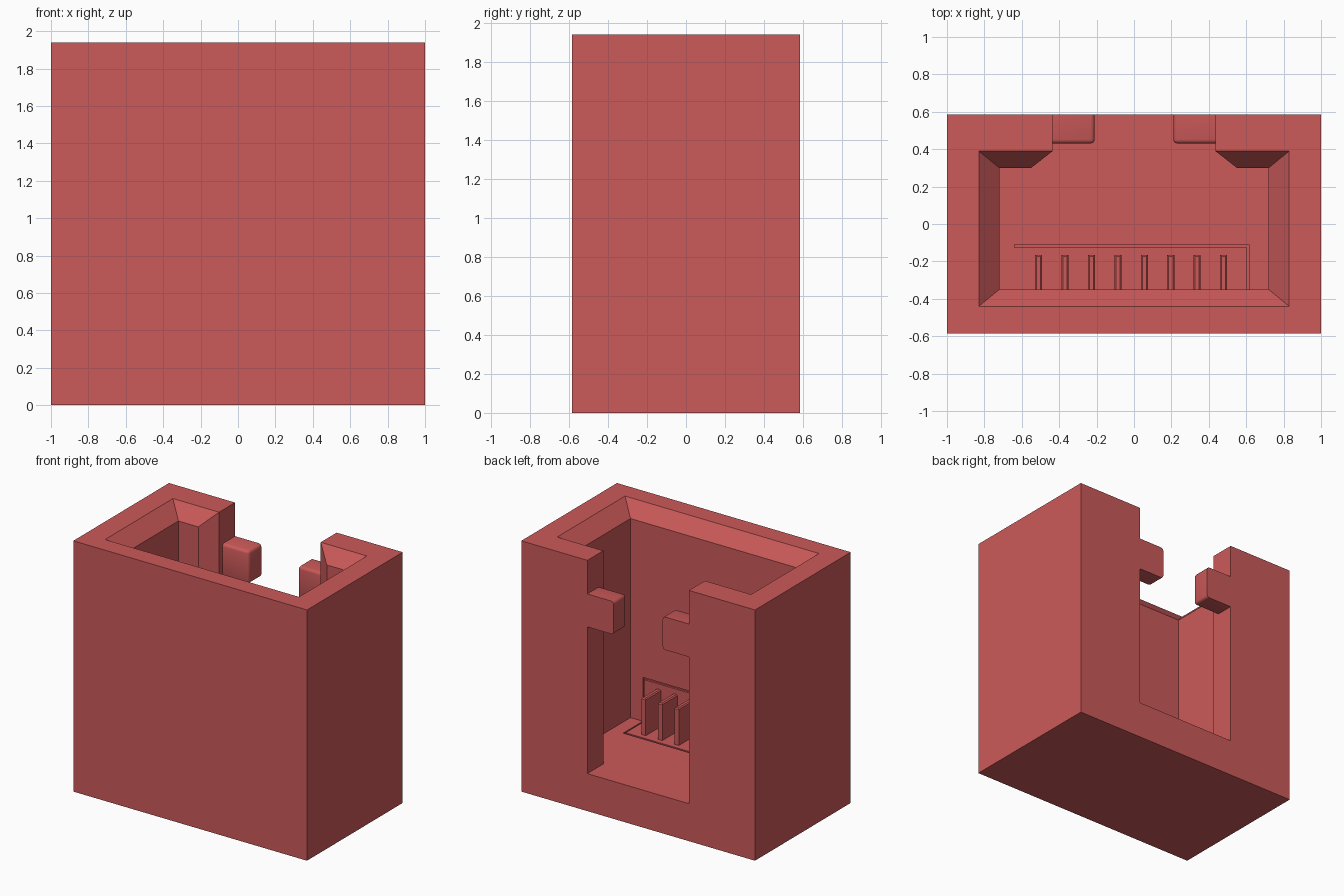
import bpy, bmesh

cube = bpy.data.objects.get("Cube")
if cube:
    bpy.data.objects.remove(cube, do_unlink=True)

# One flat colour for everything
red = bpy.data.materials.new("soft_red")
red.use_nodes = True
colour = (0.6, 0.1, 0.1, 1)
red.diffuse_color = colour
bsdf = next(n for n in red.node_tree.nodes if n.type == 'BSDF_PRINCIPLED')
bsdf.inputs["Base Color"].default_value = colour


def finish(name, bm):
    bmesh.ops.recalc_face_normals(bm, faces=bm.faces)
    me = bpy.data.meshes.new(name)
    bm.to_mesh(me)
    bm.free()
    me.materials.append(red)
    ob = bpy.data.objects.new(name, me)
    bpy.context.collection.objects.link(ob)
    return ob


def loft(rings):
    """Closed solid through rings with equal point counts."""
    bm = bmesh.new()
    vs = [[bm.verts.new(p) for p in ring] for ring in rings]
    n = len(vs[0])
    bm.faces.new(vs[0])
    bm.faces.new(vs[-1])
    for a, b in zip(vs, vs[1:]):
        for i in range(n):
            j = (i + 1) % n
            bm.faces.new((a[i], a[j], b[j], b[i]))
    return bm


def rect(x0, x1, y0, y1, z):
    return [(x0, y0, z), (x1, y0, z), (x1, y1, z), (x0, y1, z)]


def box(x0, x1, y0, y1, z0, z1):
    return loft([rect(x0, x1, y0, y1, z0), rect(x0, x1, y0, y1, z1)])


def cut(target, cutter):
    """Subtract the cutter, then discard it."""
    cutter.hide_render = True
    mod = target.modifiers.new("cut", 'BOOLEAN')
    mod.operation = 'DIFFERENCE'
    mod.solver = 'EXACT'
    mod.object = cutter
    bpy.ops.object.select_all(action='DESELECT')
    bpy.context.view_layer.objects.active = target
    target.select_set(True)
    bpy.ops.object.modifier_apply(modifier=mod.name)
    bpy.data.objects.remove(cutter, do_unlink=True)


TOP, FLOOR, BACK = 1.94, 0.29, 0.585

# Housing block
housing = finish("housing", box(-1, 1, -BACK, BACK, 0, TOP))

# Cavity with a flared mouth
cut(housing, finish("cavity_cutter", loft([
    rect(-0.72, 0.72, -0.35, 0.30, FLOOR),
    rect(-0.72, 0.72, -0.35, 0.30, 1.83),
    rect(-0.83, 0.83, -0.44, 0.39, TOP),
    rect(-0.83, 0.83, -0.44, 0.39, TOP + 0.1)])))

# Back slot, widening towards the cavity
half = [(0.435, 0.7), (0.435, 0.39), (0.55, 0.30), (0.55, 0.1)]
plan = half + [(-x, y) for x, y in reversed(half)]
cut(housing, finish("slot_cutter", loft(
    [[(x, y, z) for x, y in plan] for z in (FLOOR, TOP + 0.1)])))

# Shallow recess for the contact holder
cut(housing, finish("recess_cutter", box(-0.64, 0.615, -0.365, -0.11, 0.275, 0.63)))

# L-shaped contact holder, sitting flush with floor and front wall
ell = [(-0.365, 0.275), (-0.125, 0.275), (-0.125, FLOOR),
       (-0.35, FLOOR), (-0.35, 0.615), (-0.365, 0.615)]
finish("contact_holder", loft([[(x, y, z) for y, z in ell] for x in (-0.64, 0.605)]))

# Row of eight contact blades with softened edges
for i in range(8):
    x = -0.51 + 0.1413 * i
    bm = box(x - 0.019, x + 0.019, -0.352, -0.165, FLOOR - 0.005, 0.575)
    edges = [e for e in bm.edges
             if all(v.co.z > 0.5 for v in e.verts) and any(v.co.y > -0.2 for v in e.verts)]
    bmesh.ops.bevel(bm, geom=edges, offset=0.008, segments=1, affect='EDGES')
    finish(f"contact_blade_{i + 1}", bm)

# Latch tabs on both sides of the slot, rounded on their free edges
for side, name in ((1, "left"), (-1, "right")):
    xs = sorted((0.21 * side, 0.435 * side))
    bm = box(*xs, 0.43, BACK, 1.425, 1.68)
    edges = [e for e in bm.edges
             if not all(v.co.y > 0.5 for v in e.verts)
             and not all(abs(v.co.x) > 0.4 for v in e.verts)]
    bmesh.ops.bevel(bm, geom=edges, offset=0.022, segments=3, profile=0.5, affect='EDGES')
    tab = finish(f"{name}_latch_tab", bm)
    bpy.ops.object.select_all(action='DESELECT')
    bpy.context.view_layer.objects.active = tab
    tab.select_set(True)
    bpy.ops.object.shade_smooth_by_angle()
